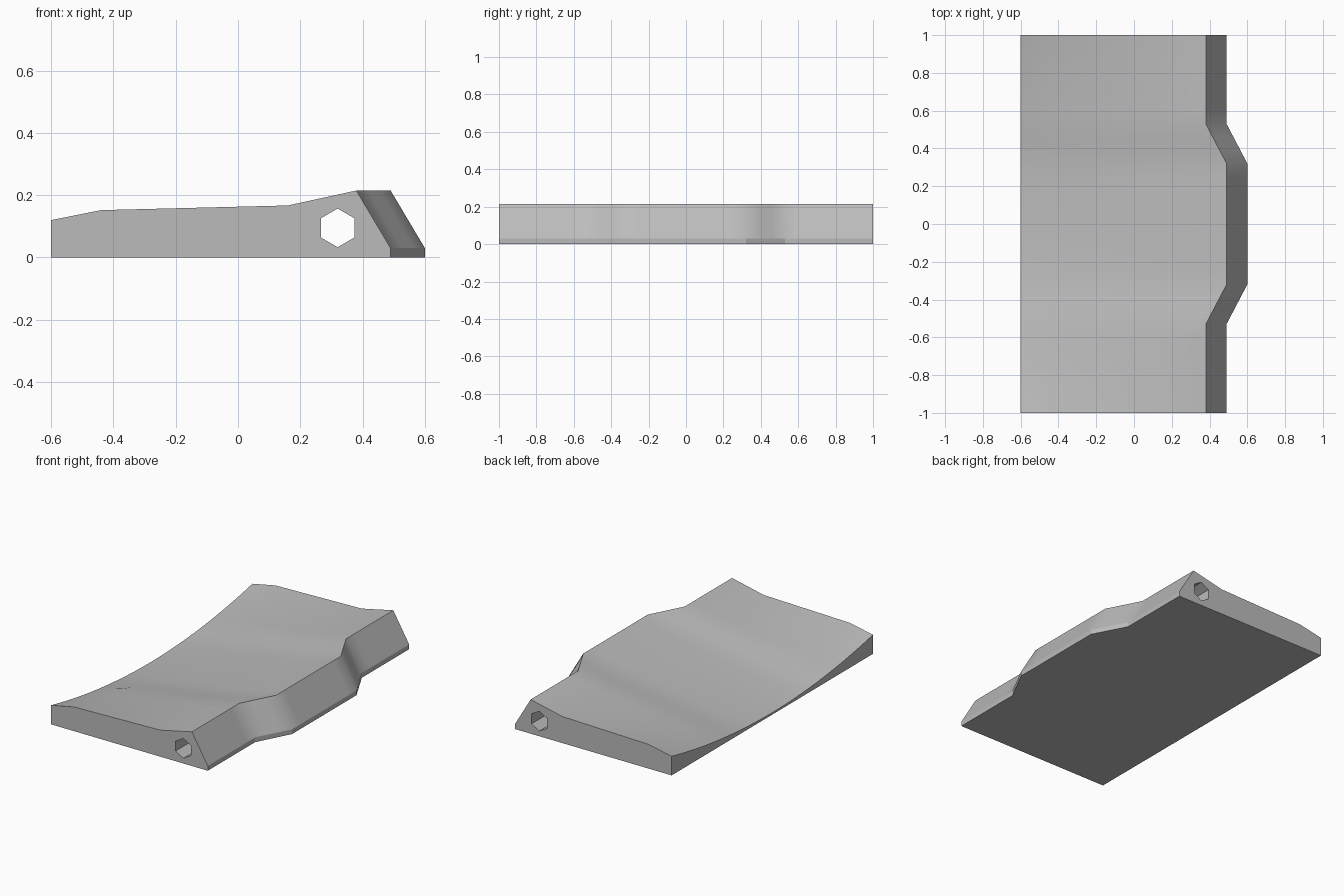
import bpy, bmesh, math

cube = bpy.data.objects.get("Cube")
if cube:
    bpy.data.objects.remove(cube, do_unlink=True)

grey = bpy.data.materials.new("plain grey")
grey.use_nodes = True
colour = (0.5, 0.5, 0.5, 1)
grey.diffuse_color = colour
grey.node_tree.nodes["Principled BSDF"].inputs["Base Color"].default_value = colour


def section(y):
    """Cross-section at y: rear edge dished, nose pushed out in the middle."""
    a = abs(y)
    shift = 0.11 * min(1, max(0, (0.53 - a) / 0.21))
    dip = 1 - a ** 2
    return [(-0.6, 0), (-0.6, 0.12 - 0.107 * dip),
            (-0.44 + shift, 0.152 - 0.09 * dip),
            (0.16 + shift, 0.167 - 0.005 * dip),
            (0.38 + shift, 0.215), (0.49 + shift, 0.03), (0.49 + shift, 0)]


def loft(name, stations, profile):
    """Skin a closed profile through the stations along y and cap both ends."""
    bm = bmesh.new()
    rings = [[bm.verts.new((x, y, z)) for x, z in profile(y)] for y in stations]
    for r, s in zip(rings, rings[1:]):
        for i in range(len(r)):
            j = (i + 1) % len(r)
            bm.faces.new((r[i], r[j], s[j], s[i]))
    bm.faces.new(rings[0])
    bm.faces.new(rings[-1])
    bmesh.ops.recalc_face_normals(bm, faces=bm.faces)
    mesh = bpy.data.meshes.new(name)
    bm.to_mesh(mesh)
    bm.free()
    mesh.materials.append(grey)
    obj = bpy.data.objects.new(name, mesh)
    bpy.context.collection.objects.link(obj)
    return obj


# Contoured slab with a projecting nose
half = [0.08, 0.16, 0.24, 0.32, 0.39, 0.46, 0.53, 0.61, 0.69, 0.77, 0.85, 0.93, 1]
slab = loft("contoured_slab", [-y for y in reversed(half)] + [0] + half, section)

# Hexagonal bore running the full length
hexagon = [(0.32 + 0.062 * math.sin(k * math.pi / 3),
            0.095 + 0.062 * math.cos(k * math.pi / 3)) for k in range(6)]
cutter = loft("bore_cutter", [-1.1, 1.1], lambda y: hexagon)
cutter.hide_render = True

bore = slab.modifiers.new("bore", "BOOLEAN")
bore.operation = "DIFFERENCE"
bore.solver = "EXACT"
bore.object = cutter
bpy.ops.object.select_all(action="DESELECT")
slab.select_set(True)
bpy.context.view_layer.objects.active = slab
bpy.ops.object.modifier_apply(modifier="bore")
bpy.data.objects.remove(cutter, do_unlink=True)

# Soft deck, crisp outer edges
bpy.ops.object.shade_smooth_by_angle(angle=math.radians(25))
